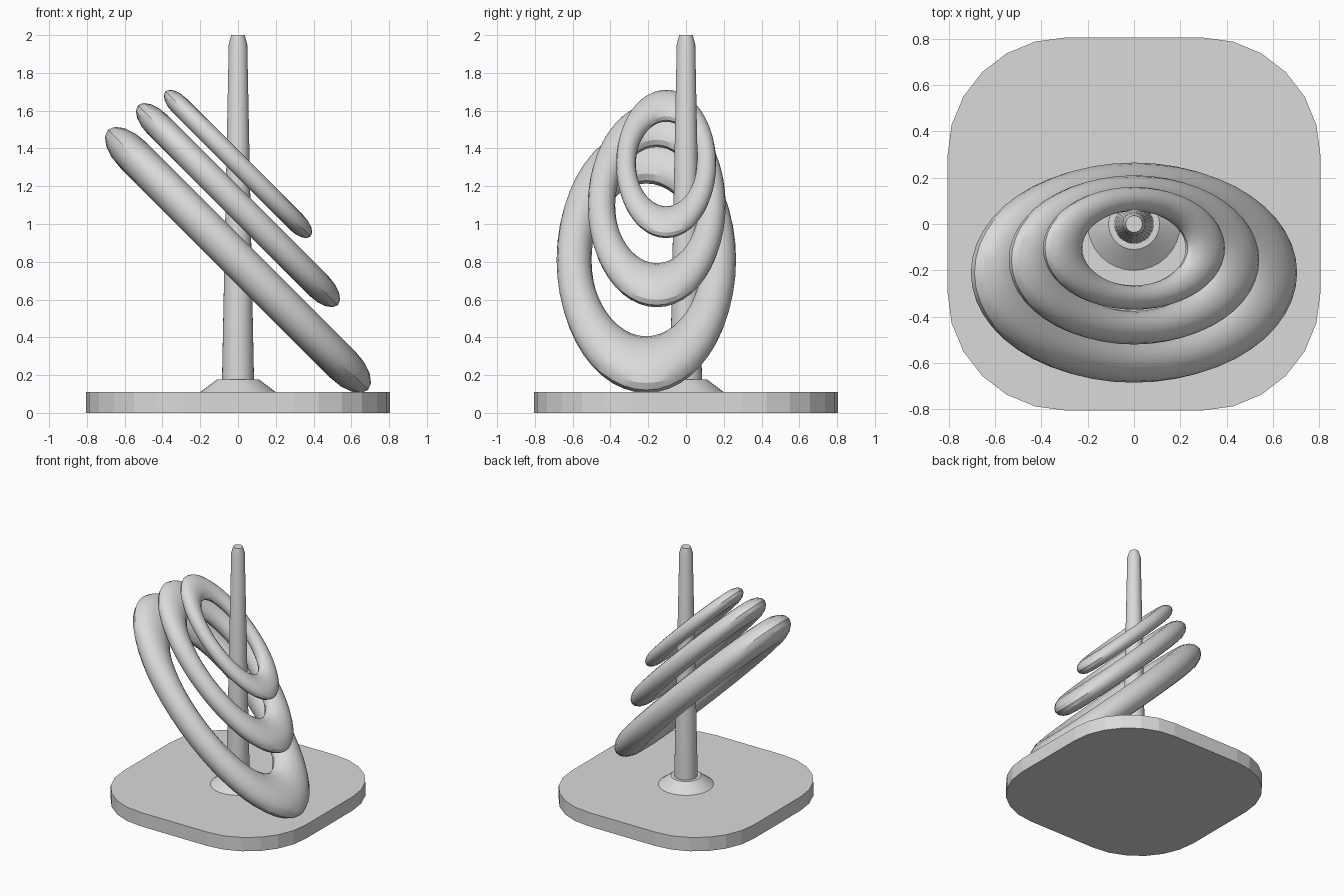
import bpy, bmesh, math

if "Cube" in bpy.data.objects:
    bpy.data.objects.remove(bpy.data.objects["Cube"])

grey = bpy.data.materials.new("plain grey")
grey.diffuse_color = (0.7, 0.7, 0.7, 1)
grey.use_nodes = True
grey.node_tree.nodes["Principled BSDF"].inputs["Base Color"].default_value = grey.diffuse_color


def finish(name, bm):
    bmesh.ops.recalc_face_normals(bm, faces=bm.faces[:])
    mesh = bpy.data.meshes.new(name)
    bm.to_mesh(mesh)
    bm.free()
    mesh.materials.append(grey)
    obj = bpy.data.objects.new(name, mesh)
    bpy.context.collection.objects.link(obj)
    return obj


def smooth(obj, angle):
    bpy.ops.object.select_all(action='DESELECT')
    obj.select_set(True)
    bpy.context.view_layer.objects.active = obj
    bpy.ops.object.shade_smooth_by_angle(angle=math.radians(angle))


def stack(name, loops):
    """Closed solid skinned through equal-length loops of points."""
    bm = bmesh.new()
    rows = [[bm.verts.new(p) for p in loop] for loop in loops]
    n = len(rows[0])
    for a, b in zip(rows, rows[1:]):
        for i in range(n):
            j = (i + 1) % n
            bm.faces.new((a[i], a[j], b[j], b[i]))
    bm.faces.new(rows[0][::-1])
    bm.faces.new(rows[-1])
    return finish(name, bm)


def lathe(name, profile, sides=32):
    return stack(name, [[(r * math.cos(math.tau * i / sides),
                          r * math.sin(math.tau * i / sides), z)
                         for i in range(sides)] for r, z in profile])


def ring(name, centre, major, minor, thick=1.0, n=48, m=16):
    """Torus stretched to an oval and leaned down to the right."""
    bm = bmesh.new()
    rows = []
    for i in range(n):
        u = math.tau * i / n
        rows.append([])
        for k in range(m):
            v = math.tau * k / m
            d = major + minor * math.cos(v)
            rows[i].append(bm.verts.new((2.05 * d * math.cos(u), d * math.sin(u),
                                         thick * minor * math.sin(v))))
    for i in range(n):
        a, b = rows[i], rows[(i + 1) % n]
        for k in range(m):
            l = (k + 1) % m
            bm.faces.new((a[k], b[k], b[l], a[l]))
    obj = finish(name, bm)
    obj.location = centre
    obj.rotation_euler = (0, math.radians(45), 0)
    smooth(obj, 30)


# Rounded square base
HALF, CORNER = 0.805, 0.51
outline = []
for q, (sx, sy) in enumerate([(1, 1), (-1, 1), (-1, -1), (1, -1)]):
    for s in range(7):
        t = math.radians(90 * q + 15 * s)
        outline.append((sx * (HALF - CORNER) + CORNER * math.cos(t),
                        sy * (HALF - CORNER) + CORNER * math.sin(t)))
stack("base", [[(x, y, z) for x, y in outline] for z in (0, 0.11)])

# Collar and tapered pole
smooth(lathe("pole_collar", [(0.2, 0.11), (0.11, 0.178)]), 25)
smooth(lathe("pole", [(0.086, 0.11), (0.049, 1.95), (0.036, 2.0)]), 25)

# Three leaning rings, large to small
ring("large_ring", (0, -0.21, 0.81), 0.3825, 0.0925, 1.04)
ring("middle_ring", (0, -0.155, 1.10), 0.2925, 0.0725)
ring("small_ring", (0, -0.105, 1.318), 0.2125, 0.0525)
